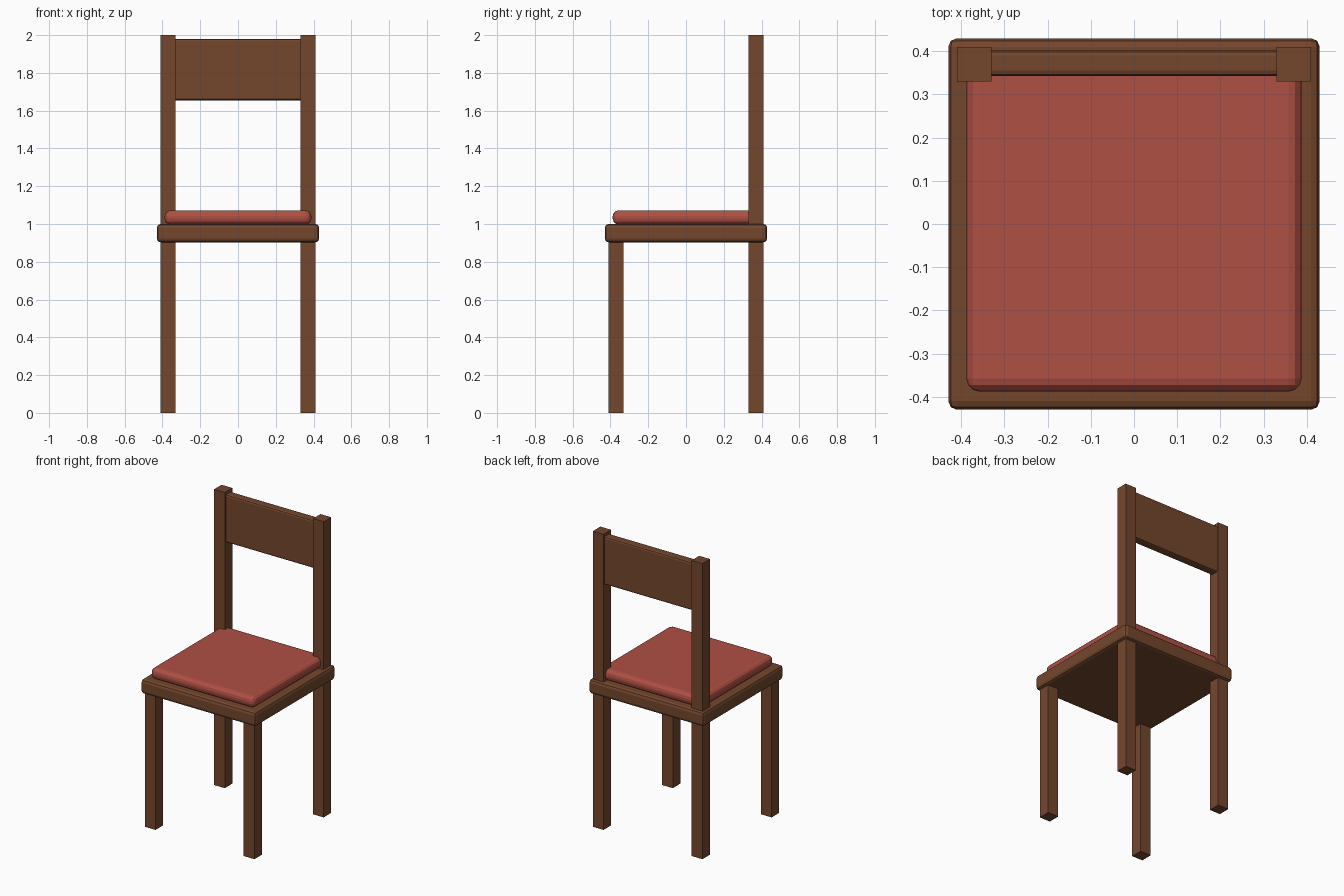
import bpy

cube = bpy.data.objects.get("Cube")
if cube:
    bpy.data.objects.remove(cube, do_unlink=True)


def make_material(name, colour):
    mat = bpy.data.materials.new(name)
    mat.use_nodes = True
    mat.diffuse_color = colour
    mat.node_tree.nodes["Principled BSDF"].inputs["Base Color"].default_value = colour
    return mat


wood = make_material("brown wood", (0.175, 0.063, 0.027, 1))
fabric = make_material("red fabric", (0.43, 0.08, 0.057, 1))


def box(name, low, high, mat, bevel=0, segments=2):
    """Box between two corners, with optional rounded edges."""
    centre = [(a + b) / 2 for a, b in zip(low, high)]
    bpy.ops.mesh.primitive_cube_add(size=1, location=centre)
    obj = bpy.context.object
    obj.name = name
    obj.scale = [b - a for a, b in zip(low, high)]
    bpy.ops.object.transform_apply(location=False, rotation=False, scale=True)
    obj.data.materials.append(mat)
    if bevel:
        mod = obj.modifiers.new("rounded edges", "BEVEL")
        mod.width = bevel
        mod.segments = segments
    return obj


# Legs; the back pair runs on up as the backrest posts
inner, outer = 0.33, 0.41
for side, x in (("left", inner), ("right", -outer)):
    box(f"front_leg_{side}", (x, -outer, 0), (x + 0.08, -inner, 0.92), wood)
    box(f"back_post_{side}", (x, inner, 0), (x + 0.08, outer, 2), wood)

# Seat frame and cushion
box("seat", (-0.43, -0.43, 0.903), (0.43, 0.43, 1.0), wood, 0.02)
box("cushion", (-0.388, -0.388, 0.998), (0.388, 0.388, 1.072), fabric, 0.03, 3)

# Backrest board, let into the posts
box("backrest", (-0.35, 0.343, 1.655), (0.35, 0.402, 1.98), wood, 0.012)
